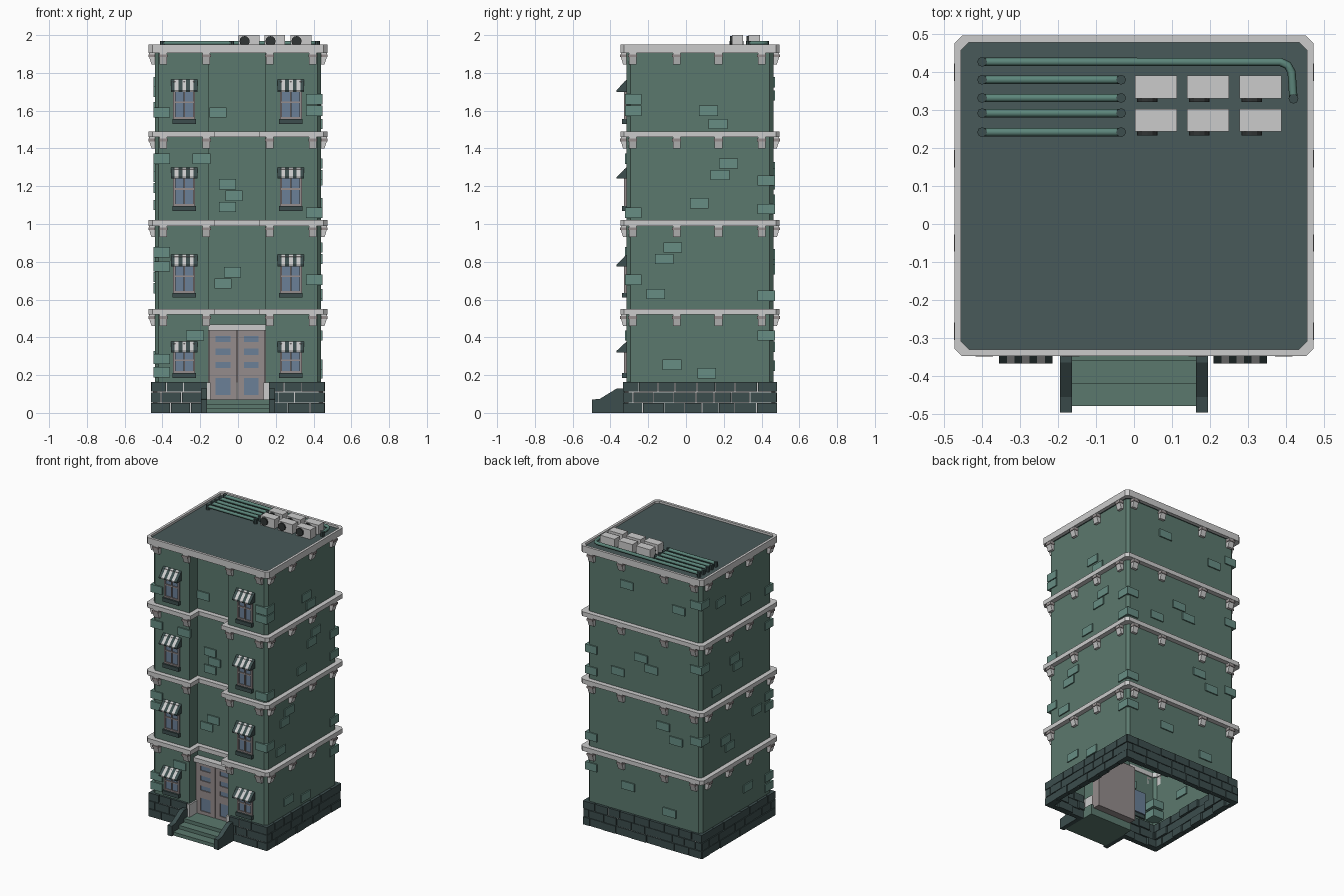
import bpy, bmesh, math, random
from mathutils import Matrix, Vector

if "Cube" in bpy.data.objects:
    bpy.data.objects.remove(bpy.data.objects["Cube"])

random.seed(4)
COL = {"wall": (.105, .19, .155), "brick": (.135, .27, .23), "stone": (.045, .075, .075),
       "roof": (.065, .1, .1), "frame": (.3, .265, .265), "glass": (.145, .215, .31),
       "pipe": (.11, .24, .2), "dark": (.03, .035, .035)}
X, F, B, R, XL, XR = .44, -.315, .463, -.225, -.155, .145   # wall planes
BANDS = [.52, .99, 1.46]
CORNICE = 1.905


def finish(name, bm, color=None):
    bmesh.ops.recalc_face_normals(bm, faces=bm.faces)
    me = bpy.data.meshes.new(name)
    bm.to_mesh(me)
    bm.free()
    ob = bpy.data.objects.new(name, me)
    bpy.context.collection.objects.link(ob)
    if color:
        m = bpy.data.materials.get(color) or bpy.data.materials.new(color)
        m.diffuse_color = (*COL[color], 1)
        m.use_nodes = True
        m.node_tree.nodes["Principled BSDF"].inputs["Base Color"].default_value = m.diffuse_color
        me.materials.append(m)
    return ob


def box(bm, x0, x1, y0, y1, z0, z1):
    m = Matrix.Translation(((x0 + x1) / 2, (y0 + y1) / 2, (z0 + z1) / 2))
    bmesh.ops.create_cube(bm, size=1, matrix=m @ Matrix.Diagonal((x1 - x0, y1 - y0, z1 - z0, 1)))


def boxes(name, color, items):
    bm = bmesh.new()
    for it in items:
        box(bm, *it)
    return finish(name, bm, color)


def prism(bm, pts, vec):
    a = [bm.verts.new(p) for p in pts]
    b = [bm.verts.new(Vector(p) + Vector(vec)) for p in pts]
    bm.faces.new(a)
    bm.faces.new(b)
    for i in range(len(a)):
        j = (i + 1) % len(a)
        bm.faces.new((a[i], a[j], b[j], b[i]))


def loft(bm, loops, close=False):
    rings = [[bm.verts.new(p) for p in l] for l in loops]
    pairs = list(zip(rings, rings[1:])) + ([(rings[-1], rings[0])] if close else [])
    for a, b in pairs:
        for i in range(len(a)):
            j = (i + 1) % len(a)
            bm.faces.new((a[i], a[j], b[j], b[i]))


def plan(d, z, recess=True, c=.02):
    x, f, b = X + d, F - d, B + d
    p = [(-x, f + c), (-x + c, f)]
    if recess:
        p += [(XL + d, f), (XL + d, R - d), (XR - d, R - d), (XR - d, f)]
    p += [(x - c, f), (x, f + c), (x, b - c), (x - c, b), (-x + c, b), (-x, b - c)]
    return [(u, v, z) for u, v in p]


# hollow wall shell and grout behind the plinth
bm = bmesh.new()
loft(bm, [plan(0, .15), plan(0, 1.92)])
finish("walls", bm, "wall")
bm = bmesh.new()
loft(bm, [plan(.01, 0), plan(.01, .16), plan(0, .16)])
finish("plinth_grout", bm)

# storey bands, roof cornice, roof deck
bm = bmesh.new()
for z in BANDS:
    loft(bm, [plan(-.005, z), plan(.033, z), plan(.033, z + .03), plan(-.005, z + .03)], True)
finish("storey_bands", bm)
bm = bmesh.new()
z = CORNICE
loft(bm, [plan(.012, z, 0), plan(.033, z, 0), plan(.033, 1.95, 0), plan(.015, 1.95, 0), plan(.015, 1.92, 0)])
finish("roof_cornice", bm)
bm = bmesh.new()
prism(bm, plan(.016, 1.907, False), (0, 0, .028))
finish("roof_deck", bm, "roof")

# brackets under every band
bm = bmesh.new()
bd = bmesh.new()
for z in BANDS + [CORNICE]:
    prof = [(0, 0), (.03, 0), (.03, -.022), (.018, -.06), (0, -.06)]
    spots = [((s * a, f), (0, n)) for s in (-1, 1) for a in (.167, .395) for f, n in ((F, -1), (B, 1))]
    spots += [((s * X, y), (s, 0)) for s in (-1, 1) for y in (-.283, -.05, .172, .4)]
    for (px, py), (nx, ny) in spots:
        t = Vector((abs(ny), abs(nx), 0))
        n = Vector((nx, ny, 0))
        o = Vector((px, py, z)) - t * .02
        prism(bm, [o + n * u + Vector((0, 0, v)) for u, v in prof], t * .04)
        o = Vector((px, py, z)) - t * .023
        prism(bd, [o + n * u + Vector((0, 0, v)) for u, v in ((0, -.008), (.034, -.008), (.034, -.022), (0, -.022))], t * .046)
finish("brackets", bm)
finish("bracket_collars", bd, "frame")

# plinth stone blocks in three staggered courses
blocks = []


def course(a, b, z0, off, make):
    u = a
    w = off
    while u < b - .01:
        v = b if b - (u + w) < .04 else u + w
        make(u + .002, v - .002, z0, z0 + .052, random.choice((0, 0, .003)), random.uniform(.03, .05))
        u, w = v, random.uniform(.085, .12)


for r in range(3):
    z0 = r * .056
    off = (.1, .05, .08)[r]
    for s in (-1, 1):
        course(F - .015, B + .015, z0, off, lambda u, v, z, t, j, d:
               blocks.append((*sorted((s * (X + .02 - j), s * (X + .02 - d))), u, v, z, t)))
    course(-X - .018, X + .018, z0, off, lambda u, v, z, t, j, d: blocks.append((u, v, B + .018 - d, B + .018 - j, z, t)))
    for a, b in ((-X - .018, -.163), (.163, X + .018)):
        course(a, b, z0, off, lambda u, v, z, t, j, d: blocks.append((u, v, F - .018 + j, F - .018 + d, z, t)))
boxes("plinth_stones", "stone", blocks)

# raised bricks scattered on each wall
W, H, P = .05, .027, .008
br = []
for x, z in [(-.107, 1.59), (-.055, 1.21), (-.02, 1.15), (-.055, 1.09), (-.03, .745), (-.08, .685)]:
    br.append((x - W + .005, x + W - .005, R - P, R + .01, z - H, z + H))
for x, z in [(-.19, 1.345), (-.225, .41)]:
    br.append((x - W, x + W - .005, F - P, F + .01, z - H, z + H))
east = [(.12, 1.6), (.17, 1.53), (.225, 1.32), (.18, 1.26), (.07, 1.11), (-.07, .875), (-.115, .815),
        (-.16, .63), (-.075, .255), (.11, .21)]
west = [(.25, 1.7), (-.02, 1.62), (.1, 1.25), (.06, 1.19), (.3, 1.1), (-.15, .8), (.2, .72), (.15, .66), (-.05, .3)]
for s, lst in ((1, east), (-1, west)):
    for y, z in lst:
        br.append((*sorted((s * (X - .01), s * (X + P))), y - W, y + W, z - H, z + H))
for x, z in [(.13, 1.75), (-.27, 1.68), (.02, 1.27), (-.06, 1.21), (.2, 1.13), (-.15, .84), (-.25, .76), (.12, .35), (-.2, .25)]:
    br.append((x - W, x + W, B - .01, B + P, z - H, z + H))
# corner bricks (sign x, front/back, z)
for s, f, z in [(-1, 1, 1.59), (-1, 1, 1.345), (-1, 1, .85), (-1, 1, .775), (-1, 1, .285), (-1, 1, .215),
                (1, 1, 1.66), (1, 1, 1.6), (1, 1, 1.06), (1, 1, .705), (1, 0, 1.23), (1, 0, 1.08),
                (1, 0, .62), (1, 0, .41), (-1, 0, 1.75), (-1, 0, 1.3), (-1, 0, .8)]:
    y = (F - P, F + .08) if f else (B - .085, B + P)
    br.append((*sorted((s * .36, s * (X + P))), *y, z - H, z + H))
boxes("raised_bricks", "brick", br)

# windows with striped awnings: (awning top, awning bottom, sill bottom)
frames, glass, sills = [], [], []
light, dark = bmesh.new(), bmesh.new()
for top, low, sill in [(.377, .32, .186), (.838, .775, .61), (1.3, 1.24, 1.07), (1.765, 1.7, 1.53)]:
    for cx in (-.285, .28):
        z0, z1, h = sill + .026, top - .01, .058
        glass.append((cx - h, cx + h, F - .004, F + .02, z0, z1))
        for a, b in ((-h, -h + .012), (-.004, .004), (h - .012, h)):
            frames.append((cx + a, cx + b, F - .012, F + .01, z0, z1))
        zm = z0 + (low - z0) * .62
        for a, b in ((z0, z0 + .01), (zm - .004, zm + .004), (z1 - .012, z1)):
            frames.append((cx - h, cx + h, F - .011, F + .01, a, b))
        sills.append((cx - h - .004, cx + h + .004, F - .024, F + .01, sill, z0))
        for i in range(7):
            prism(dark if i % 2 == 0 else light,
                  [(cx - .07 + i * .02, y, z) for y, z in
                   ((F, top), (F - .053, low + .008), (F - .053, low), (F, low))], (.02, 0, 0))
boxes("window_frames", "frame", frames)
boxes("window_glass", "glass", glass)
boxes("window_sills", "stone", sills)
finish("awning_light_stripes", light)
finish("awning_dark_stripes", dark, "stone")

# double door, panes and lintel
D = -.245
boxes("door_back", "frame", [(XL, XR, D + .012, D + .07, .05, .435)])
bars, panes = [], []
for a, b in ((XL, -.005), (-.005, XR)):
    a, b = a + .002, b - .002
    bars += [(a, a + .034, D, D + .02, .07, .435), (b - .034, b, D, D + .02, .07, .435)]
    edges = [.07, .095, .185, .24, .27, .31, .34, .375, .41, .435]
    edges = [.07, .095, .185, .238, .27, .306, .34, .376, .408, .435]
    for i in range(0, 10, 2):
        bars.append((a + .034, b - .034, D + .001, D + .02, edges[i], edges[i + 1]))
    for i in range(1, 9, 2):
        panes.append((a + .034, b - .034, D + .007, D + .02, edges[i], edges[i + 1]))
boxes("door_leaves", "frame", bars)
boxes("door_panes", "glass", panes)
boxes("door_lintel", None, [(XL, XR, D - .025, R + .01, .437, .467)])

# front stairs with sloped side walls
boxes("stair_treads", "wall", [(-.165, .165, -.48 + i * .06, R, 0, .024 * (i + 1)) for i in range(3)])
bm = bmesh.new()
for x in (-.195, .163):
    prism(bm, [(x, y, z) for y, z in ((-.497, 0), (-.497, .07), (-.455, .075), (-.365, .13), (-.3, .13), (-.3, 0))],
          (.032, 0, 0))
finish("stair_side_walls", bm, "stone")

# rooftop cooling units with round fans
units, fans = [], bmesh.new()
for x in (.003, .14, .278):
    for y in (.243, .331):
        units.append((x, x + .11, y, y + .06, 1.93, 2.0))
        m = Matrix.Translation((x + .032, y - .003, 1.968)) @ Matrix.Rotation(math.pi / 2, 4, 'X')
        bmesh.ops.create_cone(fans, cap_ends=True, segments=12, radius1=.027, radius2=.027, depth=.014, matrix=m)
boxes("cooling_units", None, units)
finish("cooling_fans", fans, "dark")

# rooftop pipes dipping into the deck at their ends
cu = bpy.data.curves.new("roof_pipes", 'CURVE')
cu.dimensions = '3D'
cu.bevel_depth, cu.bevel_resolution, cu.use_fill_caps = .011, 1, True
PZ = 1.958
runs = [[(-.4, y), (-.034, y)] for y in (.38, .332, .292, .242)]
runs.append([(-.4, .427), (.385, .427), (.405, .418), (.415, .4), (.42, .33)])
ends = []
for r in runs:
    sp = cu.splines.new('POLY')
    sp.points.add(len(r) - 1)
    for p, q in zip(sp.points, r):
        p.co = (*q, PZ, 1)
    ends += [r[0], r[-1]]
ob = bpy.data.objects.new("roof_pipes", cu)
bpy.context.collection.objects.link(ob)
m = bpy.data.materials.new("pipe")
m.diffuse_color = (*COL["pipe"], 1)
m.use_nodes = True
m.node_tree.nodes["Principled BSDF"].inputs["Base Color"].default_value = m.diffuse_color
cu.materials.append(m)
bm = bmesh.new()
for x, y in ends:
    bmesh.ops.create_cone(bm, cap_ends=True, segments=8, radius1=.013, radius2=.013, depth=.04,
                          matrix=Matrix.Translation((x, y, PZ - .01)))
finish("pipe_ends", bm, "stone")
